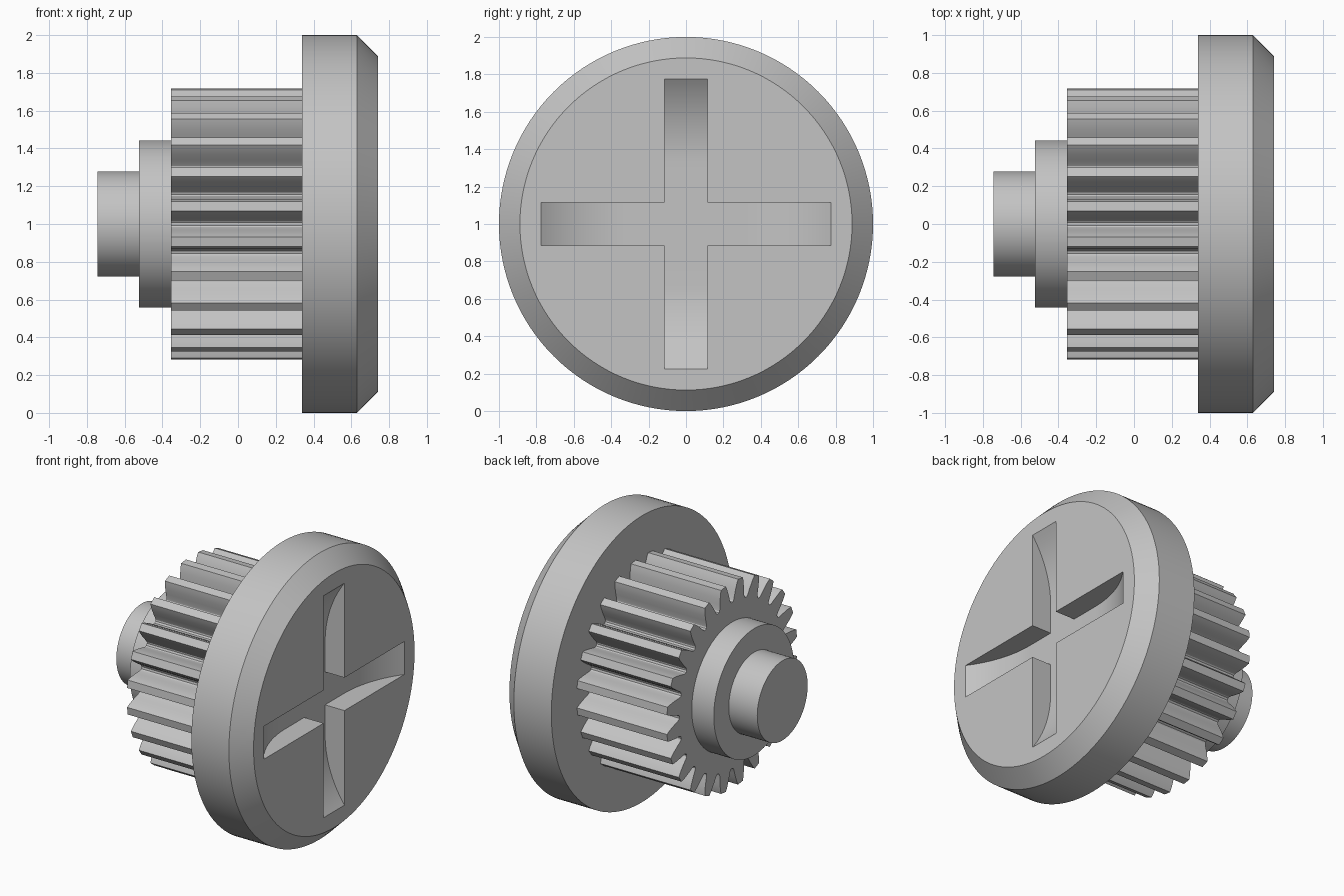
import bpy
import bmesh
from math import sin, cos, radians, pi, asin, hypot
from mathutils import Vector

default = bpy.data.objects.get("Cube")
if default:
    bpy.data.objects.remove(default, do_unlink=True)

AXIS_Z = 1.0      # height of the shared axis, which runs along x
SEGMENTS = 128

steel = bpy.data.materials.new("grey_steel")
steel.use_nodes = True
GREY = (0.55, 0.55, 0.55, 1)
steel.diffuse_color = GREY
steel.node_tree.nodes["Principled BSDF"].inputs["Base Color"].default_value = GREY


def finish(name, bm, smooth_angle=25):
    """Turn a bmesh into a named, shaded object on the shared axis."""
    bmesh.ops.recalc_face_normals(bm, faces=bm.faces)
    mesh = bpy.data.meshes.new(name)
    bm.to_mesh(mesh)
    bm.free()
    mesh.materials.append(steel)
    obj = bpy.data.objects.new(name, mesh)
    obj.location.z = AXIS_Z
    bpy.context.collection.objects.link(obj)
    shade(obj, smooth_angle)
    return obj


def shade(obj, angle):
    bpy.ops.object.select_all(action='DESELECT')
    obj.select_set(True)
    bpy.context.view_layer.objects.active = obj
    bpy.ops.object.shade_smooth_by_angle(angle=radians(angle))


def loft(rings):
    """Skin matching closed rings of points and cap both ends."""
    bm = bmesh.new()
    loops = [[bm.verts.new(p) for p in ring] for ring in rings]
    count = len(loops[0])
    for a, b in zip(loops, loops[1:]):
        for i in range(count):
            j = (i + 1) % count
            bm.faces.new((a[i], a[j], b[j], b[i]))
    bm.faces.new(loops[0])
    bm.faces.new(loops[-1])
    return bm


def polar(x, radius, angle):
    return Vector((x, radius * cos(angle), radius * sin(angle)))


def turned(name, profile):
    """Solid of revolution from (x, radius) pairs."""
    return finish(name, loft([[polar(x, r, 2 * pi * i / SEGMENTS) for i in range(SEGMENTS)]
                              for x, r in profile]))


# Turned parts
flange = turned("flange", [(0.34, 1.0), (0.63, 1.0), (0.742, 0.888)])
turned("collar", [(-0.525, 0.443), (-0.355, 0.443)])
turned("shaft_end", [(-0.745, 0.278), (-0.525, 0.278)])

# Gear: half a tooth as (radius, degrees from tooth centre), mirrored and repeated
TEETH = 24
half_tooth = [(0.72, 2.1), (0.695, 3.0), (0.665, 3.8), (0.63, 4.7),
              (0.6, 5.4), (0.586, 6.0), (0.58, 6.8)]
tooth = [(r, -a) for r, a in reversed(half_tooth)] + half_tooth
outline = [(r, radians((k + 0.5) * 360 / TEETH + a)) for k in range(TEETH) for r, a in tooth]
finish("pinion_gear", loft([[polar(x, r, a) for r, a in outline] for x in (-0.355, 0.34)]))

# Cross slot: two bars with a flat floor that curves up to the face at each end
FACE, DEPTH, REACH, FLAT, HALF_WIDTH = 0.742, 0.15, 0.775, 0.32, 0.115
run = REACH - FLAT
bend = (run ** 2 + DEPTH ** 2) / (2 * DEPTH)
sweep = asin(run / bend)
STEPS = 16
arc = [(FLAT + bend * sin(sweep * i / STEPS),
        FACE - DEPTH + bend * (1 - cos(sweep * i / STEPS))) for i in range(STEPS + 1)]
side = arc + [(REACH, FACE + 0.1)]
bar = side + [(-s, x) for s, x in reversed(side)]

for vertical in (False, True):
    rings = [[Vector((x, w, s) if vertical else (x, s, w)) for s, x in bar]
             for w in (-HALF_WIDTH, HALF_WIDTH)]
    cutter = finish("slot_cutter", loft(rings))
    cutter.hide_render = True
    cut = flange.modifiers.new("slot", 'BOOLEAN')
    cut.operation = 'DIFFERENCE'
    cut.solver = 'EXACT'
    cut.object = cutter
    bpy.ops.object.select_all(action='DESELECT')
    bpy.context.view_layer.objects.active = flange
    flange.select_set(True)
    bpy.ops.object.modifier_apply(modifier=cut.name)
    bpy.data.objects.remove(cutter, do_unlink=True)
shade(flange, 25)
